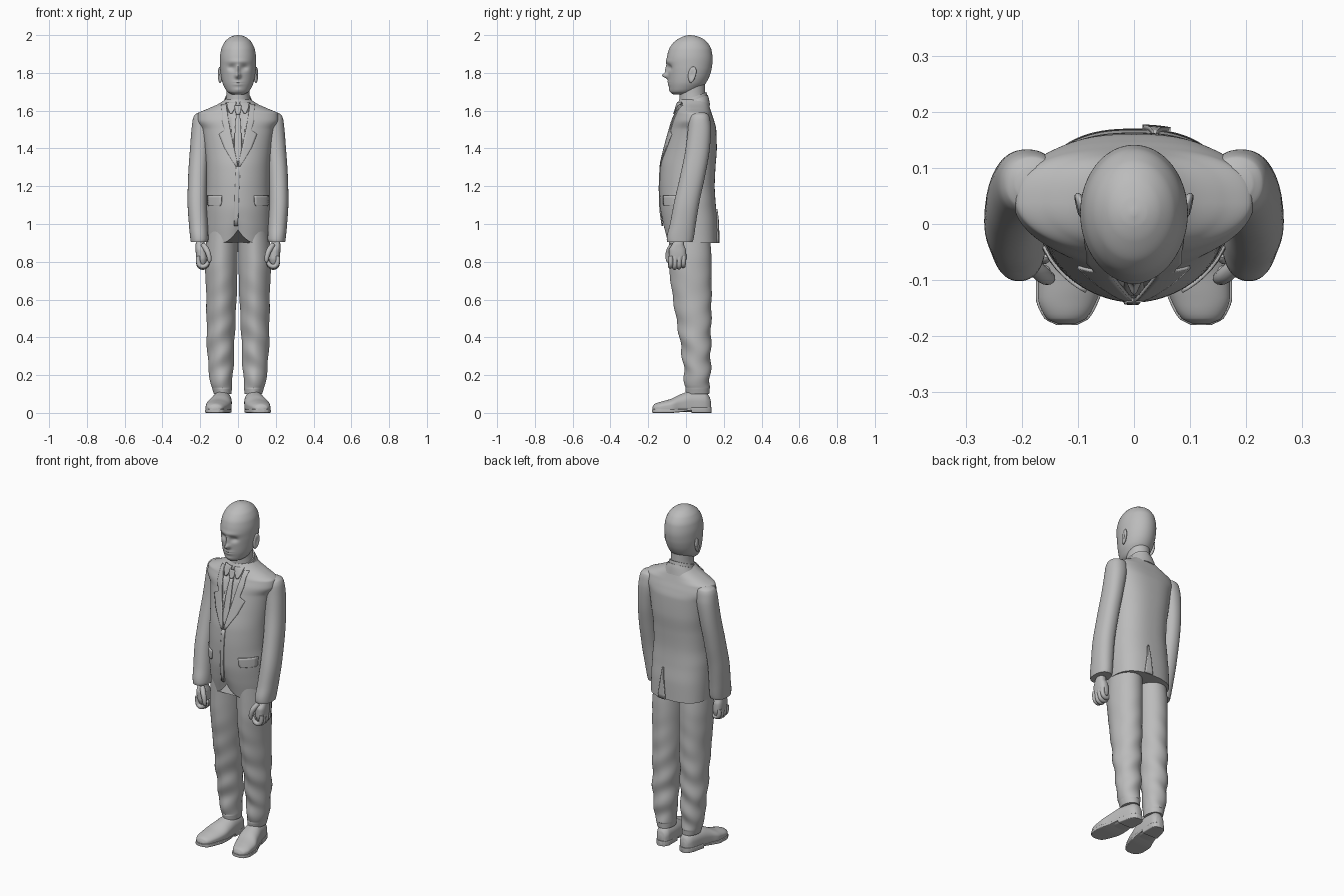
import bpy, bmesh, math
from mathutils import Vector

cube = bpy.data.objects.get("Cube")
if cube:
    bpy.data.objects.remove(cube, do_unlink=True)

grey = bpy.data.materials.new("plain_grey")
grey.use_nodes = True
grey.diffuse_color = (0.5, 0.5, 0.5, 1)
grey.node_tree.nodes["Principled BSDF"].inputs["Base Color"].default_value = (0.5, 0.5, 0.5, 1)


def finish(name, bm, angle=45):
    bmesh.ops.recalc_face_normals(bm, faces=bm.faces)
    me = bpy.data.meshes.new(name)
    bm.to_mesh(me)
    bm.free()
    me.materials.append(grey)
    me.shade_smooth()
    me.set_sharp_from_angle(angle=math.radians(angle))
    ob = bpy.data.objects.new(name, me)
    bpy.context.collection.objects.link(ob)
    return ob


def sample(rows, t):
    """Monotone cubic interpolation of table rows keyed by their first value."""
    i = max(j for j in range(len(rows) - 1) if rows[j][0] <= t or j == 0)
    h = rows[i + 1][0] - rows[i][0]
    u = (t - rows[i][0]) / h

    def slope(j, c):
        return (rows[j + 1][c] - rows[j][c]) / (rows[j + 1][0] - rows[j][0])

    def tangent(j, c):
        if j == 0 or j == len(rows) - 1:
            return slope(min(j, len(rows) - 2), c)
        a, b = slope(j - 1, c), slope(j, c)
        return 0 if a * b <= 0 else 2 * a * b / (a + b)

    out = []
    for c in range(1, len(rows[0])):
        p, q = rows[i][c], rows[i + 1][c]
        out.append((2*u**3 - 3*u*u + 1) * p + (u**3 - 2*u*u + u) * h * tangent(i, c)
                   + (3*u*u - 2*u**3) * q + (u**3 - u*u) * h * tangent(i + 1, c))
    return out


def loft(name, rows, axis="z", nf=2, nb=2, seg=48, steps=5, side=1, fn=None):
    """Skin superellipse sections (t, a0, a1, b0, b1) along z or y."""
    rows = sorted(rows)
    ts = [r[0] + (s[0] - r[0]) * k / steps for r, s in zip(rows, rows[1:]) for k in range(steps)]
    bm, rings = bmesh.new(), []
    for t in ts + [rows[-1][0]]:
        a0, a1, b0, b1 = sample(rows, t)
        ring = []
        for k in range(seg):
            w = 2 * math.pi * k / seg
            c, s = math.cos(w), math.sin(w)
            n = nf if s < 0 else nb
            a = (a0 + a1) / 2 + (a1 - a0) / 2 * math.copysign(abs(c) ** (2 / n), c)
            b = (b0 + b1) / 2 + (b1 - b0) / 2 * math.copysign(abs(s) ** (2 / n), s)
            p = Vector((a, b, t) if axis == "z" else (a, t, b))
            if fn:
                p = fn(p)
            p.x *= side
            ring.append(bm.verts.new(p))
        rings.append(ring)
    for r, q in zip(rings, rings[1:]):
        for k in range(seg):
            m = (k + 1) % seg
            bm.faces.new((r[k], r[m], q[m], q[k]))
    bm.faces.new(rings[0])
    bm.faces.new(rings[-1])
    return finish(name, bm)


def tube(name, pts, radii, side=1):
    cu = bpy.data.curves.new(name, "CURVE")
    cu.dimensions, cu.bevel_depth, cu.bevel_resolution, cu.use_fill_caps = "3D", 1, 4, True
    sp = cu.splines.new("NURBS")
    sp.points.add(len(pts) - 1)
    sp.use_endpoint_u, sp.order_u, sp.resolution_u = True, 3, 6
    for q, p, r in zip(sp.points, pts, radii):
        q.co, q.radius = (p[0] * side, p[1], p[2], 1), r
    tmp = bpy.data.objects.new(name + "_path", cu)
    bpy.context.collection.objects.link(tmp)
    bm = bmesh.new()
    me = tmp.evaluated_get(bpy.context.evaluated_depsgraph_get()).to_mesh()
    bm.from_mesh(me)
    bpy.data.objects.remove(tmp, do_unlink=True)
    return finish(name, bm)


def mirrored(rows):
    return [(z, -x, x, y0, y1) for z, x, y0, y1 in rows]


# Jacket body
JACKET = mirrored([
    (0.9, .17, -.105, .17), (1.0, .172, -.126, .168), (1.1, .172, -.138, .158),
    (1.2, .166, -.14, .152), (1.3, .167, -.135, .156), (1.4, .175, -.115, .163),
    (1.5, .19, -.09, .16), (1.55, .214, -.075, .148), (1.585, .21, -.06, .136),
    (1.61, .16, -.052, .128), (1.635, .105, -.045, .12), (1.66, .066, -.035, .11)])
NF, NB = 1.9, 2.5


def surface_y(x, z, back=False):
    _, hx, y0, y1 = sample(JACKET, z)
    n = NB if back else NF
    d = (y1 - y0) / 2 * max(0, 1 - min(1, abs(x / hx)) ** n) ** (1 / n)
    return (y0 + y1) / 2 + (d if back else -d)


def jacket_shape(p):
    # cutaway front hem and recessed shirt opening
    if p.y < 0:
        if p.z < 1.1 and abs(p.x) < .09:
            h = .9 + .07 * (1 - abs(p.x) / .09) ** 2
            p.z = h + (p.z - .9) * (1.1 - h) / .2
        if 1.31 < p.z < 1.64 and abs(p.x) < (p.z - 1.3) * .19:
            p.y += .012
    return p


loft("jacket", JACKET, nf=NF, nb=NB, seg=96, steps=8, fn=jacket_shape)


def strip(name, rows, lift, thick=.007, side=1, back=False):
    """Thin cloth plate following the jacket between two edges (z, x0, x1)."""
    bm, grid = bmesh.new(), []
    rows = sorted(rows)
    for r, s in zip(rows, rows[1:]):
        for k in range(5):
            u = k / 4
            z, a, b = (r[i] + (s[i] - r[i]) * u for i in range(3))
            line = []
            for c in range(7):
                x = a + (b - a) * c / 6
                y = surface_y(x, z, back) + (lift if back else -lift)
                line.append(bm.verts.new((x * side, y, z)))
            grid.append(line)
    for r, q in zip(grid, grid[1:]):
        for c in range(6):
            bm.faces.new((r[c], r[c + 1], q[c + 1], q[c]))
    bmesh.ops.remove_doubles(bm, verts=bm.verts, dist=1e-5)
    ob = finish(name, bm)
    mod = ob.modifiers.new("thickness", "SOLIDIFY")
    mod.thickness, mod.offset = thick, 0


strip("tie", [(1.33, -.008, .008), (1.36, -.018, .018), (1.48, -.017, .017), (1.585, -.01, .01)], -.006)
strip("tie_knot", [(1.58, -.009, .009), (1.6, -.015, .015), (1.625, -.018, .018)], .0, .014)
strip("front_edge", [(.99, -.02, .0), (1.15, -.017, .005), (1.31, -.01, .012)], .001)
strip("back_vent", [(.9, .015, .065), (1.0, .025, .05), (1.08, .034, .04)], .003, .009, back=True)


# Trouser cloth folds, stronger toward the ankle
def folds(p):
    amt = .005 * min(1, max(0, (.85 - p.z) * 1.6))
    if p.z > .13:
        p.y += amt * math.sin(p.z * 48 + p.x * 30)
        p.x += amt * .6 * math.sin(p.z * 36 + p.y * 22)
    return p


EAR = Vector((.099, .032, 1.79))
for s, tag in ((1, "left_"), (-1, "right_")):
    # Jacket details
    strip(tag + "lapel", [(1.305, .0, .012), (1.4, .02, .07), (1.475, .036, .1), (1.495, .04, .07),
                          (1.55, .05, .085), (1.6, .058, .085), (1.63, .062, .088)], .002, side=s)
    strip(tag + "shirt_collar_wing", [(1.585, .032, .042), (1.615, .015, .056), (1.645, .008, .06)],
          .003, side=s)
    strip(tag + "pocket_flap", [(1.095, .095, .155), (1.105, .088, .16), (1.15, .085, .16)], .003, side=s)
    # Sleeves
    loft(tag + "sleeve", [
        (.905, .16, .25, -.1, .035), (.92, .157, .252, -.102, .04), (1.0, .16, .26, -.085, .052),
        (1.12, .165, .267, -.062, .072), (1.25, .162, .264, -.032, .1), (1.4, .15, .254, -.002, .126),
        (1.5, .135, .246, .01, .133), (1.55, .13, .24, .015, .128), (1.577, .135, .23, .025, .12),
        (1.59, .15, .21, .045, .1)], side=s, nf=2.2, nb=2.2)
    # Trousers
    loft(tag + "trouser_leg", [
        (.1, .035, .128, .0, .123), (.15, .03, .142, -.006, .126), (.25, .024, .158, -.014, .13),
        (.4, .018, .165, -.035, .132), (.6, .008, .168, -.068, .135), (.8, .002, .174, -.09, .135),
        (1.0, .0, .16, -.09, .12)], side=s, steps=14, nf=1.8, nb=2.1, fn=folds)
    # Shoes
    loft(tag + "shoe", [
        (-.178, .105, .135, .012, .03), (-.168, .085, .156, .005, .046), (-.13, .064, .171, .005, .06),
        (-.08, .046, .17, .005, .074), (-.03, .035, .153, .005, .098), (.03, .033, .136, .005, .115),
        (.1, .036, .118, .005, .11), (.125, .048, .102, .01, .085), (.132, .065, .09, .02, .06)],
        axis="y", side=s, nf=5, nb=2)
    loft(tag + "sole", [
        (-.18, .102, .138, .002, .018), (-.168, .08, .16, .0, .02), (-.13, .06, .175, .0, .02),
        (-.08, .042, .174, .0, .02), (-.03, .035, .156, .004, .02), (.03, .034, .138, .014, .022)],
        axis="y", side=s, nf=8, nb=8)
    loft(tag + "heel", [
        (.03, .034, .138, .0, .03), (.1, .034, .12, .0, .03), (.127, .046, .104, .0, .03),
        (.136, .064, .09, .0, .03)], axis="y", side=s, nf=8, nb=8)
    # Hands
    loft(tag + "palm", [
        (.79, .168, .212, -.08, -.005), (.82, .163, .221, -.09, .002), (.86, .166, .224, -.09, .0),
        (.89, .175, .224, -.075, -.01), (.92, .18, .22, -.06, -.012)], side=s, nf=2.5, nb=2.5)
    for i, drop in enumerate((0, -.006, -.004, .004)):
        y = -.08 + i * .0225
        tube(tag + "finger_" + str(i + 1),
             [(.21, y, .83), (.213, y, .79 + drop), (.19, y - .003, .772 + drop),
              (.165, y - .004, .782 + drop), (.155, y - .003, .81), (.157, y, .815)],
             [.012, .0125, .0125, .012, .009, .003], s)
    tube(tag + "thumb", [(.185, -.07, .89), (.165, -.09, .865), (.153, -.097, .83), (.15, -.095, .8),
                         (.15, -.094, .796)], [.014, .0155, .013, .01, .003], s)
    # Ears: flattened bowl with a raised rim
    bm = bmesh.new()
    bmesh.ops.create_uvsphere(bm, u_segments=24, v_segments=16, radius=1)
    for v in bm.verts:
        r = math.hypot(v.co.y, v.co.z)
        x = v.co.x * .012 - (.009 * max(0, 1 - r / .8) if v.co.x > 0 else 0)
        y, z = v.co.y * .021 * (1 + .2 * v.co.z), v.co.z * .043
        p = EAR + Vector((x + .25 * y - .004, y + .15 * z, z))
        v.co = (p.x * s, p.y, p.z)
    finish(tag + "ear", bm)


# Head with a softly sculpted face
def bump(dx, dz, sx, sz):
    return math.exp(-(dx / sx) ** 2 - (dz / sz) ** 2)


def face(p):
    f = min(1, max(0, (.02 - p.y) / .1))
    x, z = p.x, p.z
    p.y += f * (.013 * bump(abs(x) - .034, z - 1.828, .02, .016)
                - .005 * bump(x, z - 1.86, .06, .012)
                - .030 * bump(x, z - 1.785, .013, .014)
                - .013 * bump(x, z - 1.815, .010, .025)
                - .007 * bump(x, z - 1.745, .026, .014)
                + .005 * bump(x, z - 1.745, .024, .003)
                - .004 * bump(x, z - 1.71, .022, .012))
    return p


loft("head", mirrored([
    (1.685, .03, -.068, .03), (1.7, .056, -.083, .055), (1.72, .07, -.088, .082),
    (1.75, .083, -.092, .108), (1.79, .091, -.095, .127), (1.83, .095, -.099, .137),
    (1.87, .096, -.102, .141), (1.92, .09, -.092, .135), (1.96, .073, -.067, .114),
    (1.985, .048, -.032, .082), (1.996, .025, -.005, .05), (2.0, .004, .015, .025)]),
    seg=96, steps=8, fn=face)

# Neck and shirt collar band
loft("neck", mirrored([(1.58, .075, -.03, .115), (1.65, .064, -.034, .107),
                       (1.7, .06, -.034, .1), (1.78, .062, -.03, .1)]))


def tilt(p):
    p.z += (p.y - .035) * .4
    return p


loft("shirt_collar", mirrored([(1.61, .078, -.04, .118), (1.65, .071, -.04, .112),
                               (1.67, .067, -.037, .108)]), fn=tilt)
loft("jacket_collar", mirrored([(1.59, .105, -.03, .128), (1.63, .084, -.032, .121),
                                (1.652, .074, -.03, .115)]), fn=tilt)
